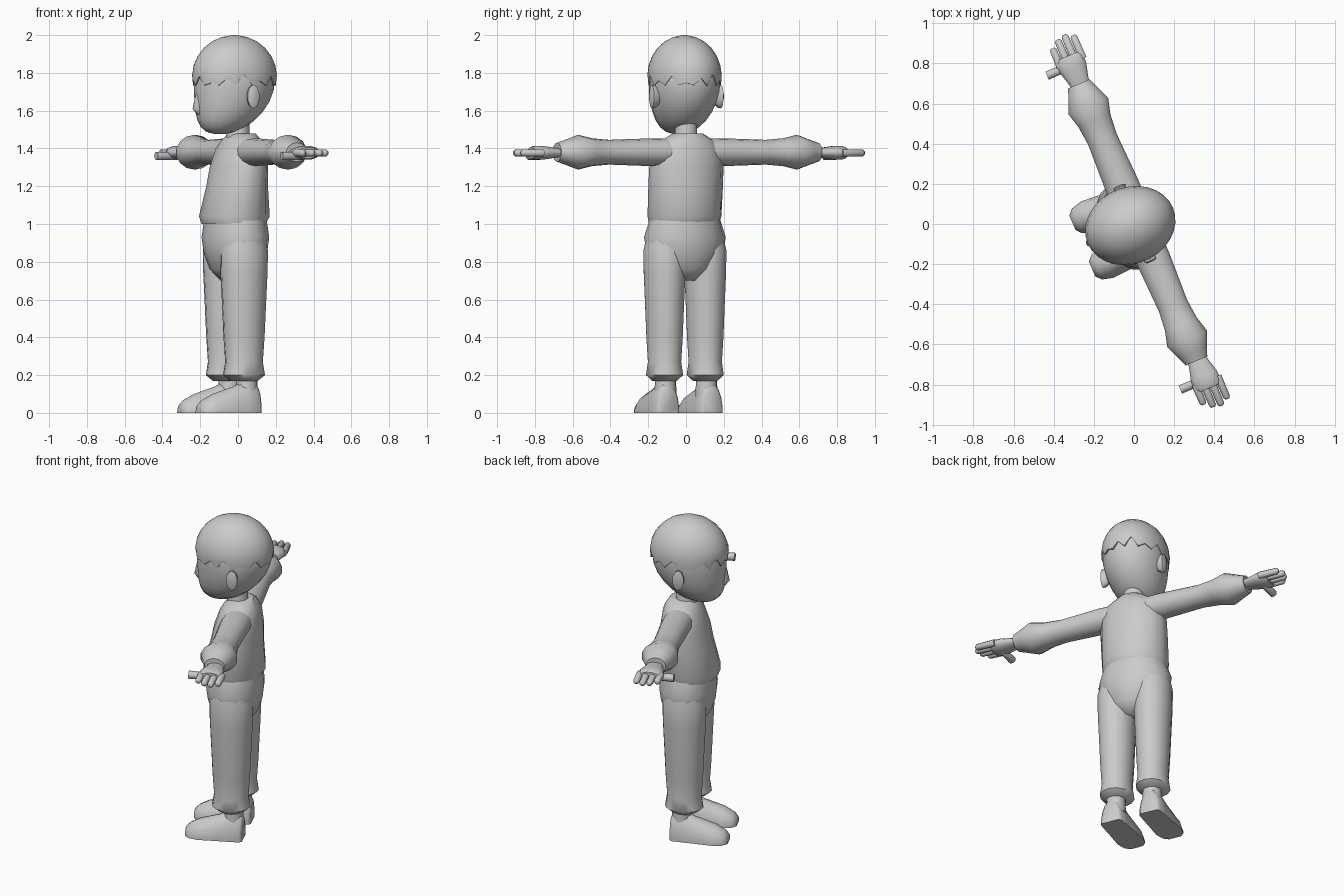
import bpy, bmesh, math
from mathutils import Matrix, Vector

if "Cube" in bpy.data.objects:
    bpy.data.objects.remove(bpy.data.objects["Cube"])

GREY = (0.6, 0.6, 0.6, 1)
grey = bpy.data.materials.new("plain_grey")
grey.use_nodes = True
grey.diffuse_color = GREY
grey.node_tree.nodes["Principled BSDF"].inputs["Base Color"].default_value = GREY

# The figure is built facing -y, then every part is turned about z
TURN = Matrix.Rotation(math.radians(-67), 4, 'Z')


def skin(name, rings, axis='Z', centre=(0, 0), side=1, seg=14, bend=lambda t: 0, hem=None):
    """Skin elliptical rings (distance along axis, half width, half depth)."""
    bm = bmesh.new()
    loops = []
    for index, (t, width, depth) in enumerate(rings):
        loop = []
        for k in range(seg):
            angle = math.tau * (k + 0.5) / seg
            u = centre[0] + width * math.cos(angle)
            v = centre[1] + depth * math.sin(angle) + bend(t)
            point = Vector({'X': (t, u, v), 'Y': (u, t, v), 'Z': (u, v, t)}[axis])
            if hem and index < 2:
                point.z += hem(k)
            point.z = max(point.z, 0)
            point.x *= side
            loop.append(bm.verts.new(TURN @ point))
        loops.append(loop)
    for lower, upper in zip(loops, loops[1:]):
        for k in range(seg):
            n = (k + 1) % seg
            bm.faces.new((lower[k], lower[n], upper[n], upper[k]))
    bm.faces.new(loops[0])
    bm.faces.new(loops[-1])
    bmesh.ops.recalc_face_normals(bm, faces=bm.faces)
    mesh = bpy.data.meshes.new(name)
    bm.to_mesh(mesh)
    bm.free()
    mesh.materials.append(grey)
    part = bpy.data.objects.new(name, mesh)
    bpy.context.collection.objects.link(part)
    bpy.ops.object.select_all(action='DESELECT')
    part.select_set(True)
    bpy.context.view_layer.objects.active = part
    bpy.ops.object.shade_smooth_by_angle(angle=math.radians(55))


def tube(name, rings, flatness=1.0, **options):
    """Limb whose rings all share one width to depth ratio."""
    skin(name, [(t, r, r * flatness) for t, r in rings], **options)


def dome(middle, height, width, depth, first, last, steps, fullness=1.0):
    """Rings of an ellipsoid between two latitudes in degrees."""
    rings = []
    for i in range(steps + 1):
        latitude = math.radians(first + (last - first) * i / steps)
        size = math.cos(latitude) ** fullness
        rings.append((middle + height * math.sin(latitude), width * size, depth * size))
    return rings


def digit(name, root, tip, radius, **options):
    """Finger or thumb with a rounded end."""
    tube(name, [(root, radius), (tip - radius / 2, radius * 0.9), (tip, radius / 2)],
         seg=8, **options)


# Trouser seat, shirt and neck
skin("trouser_seat", [(.7, .06, .08), (.76, .16, .13), (.85, .21, .16), (.93, .225, .17),
                      (1.03, .19, .16)], centre=(0, -.015))
skin("shirt", [(1, .19, .165), (1.04, .2, .185), (1.2, .205, .155), (1.3, .205, .145),
               (1.4, .19, .12), (1.44, .15, .1), (1.48, .08, .07)],
     bend=lambda z: (z - 1.25) / 10)
tube("neck", [(1.4, .08), (1.48, .06), (1.55, .06)])

# Head with the chin drawn forward, nose, and hair with a ragged hem
jaw = dome(1.77, .295, .185, .22, -85, 0, 7, fullness=.85)
crown = dome(1.77, .2, .182, .215, 15, 80, 4)
skin("head", jaw + crown, centre=(0, -.02), seg=18, bend=lambda z: -min(0, z - 1.77) ** 2)
skin("nose", [(1.58, .015, .01), (1.61, .025, .035), (1.7, .01, .015)],
     centre=(0, -.225), seg=8)
locks = dome(1.78, .22, .191, .231, -12, 86, 7)
tucked = [(locks[0][0], .17, .2)]
skin("hair", tucked + locks, centre=(0, -.02), seg=30,
     hem=lambda k: .012 * (k % 2) * (1 + k % 5))

for side, word in ((1, "left"), (-1, "right")):
    mirrored = dict(side=side)
    tube(word + "_ear", [(.15, .02), (.18, .032), (.2, .034), (.207, .02)], 1.85,
         axis='X', centre=(.005, 1.675), seg=10, **mirrored)

    # Sleeve with a flared cuff
    tube(word + "_sleeve", [(.06, .085), (.2, .088), (.45, .078), (.55, .088), (.63, .11),
                            (.7, .08), (.75, .06)], .84,
         axis='X', centre=(.02, 1.38), **mirrored)

    # Hand with four fingers and a thumb
    tube(word + "_palm", [(.72, .045), (.77, .055), (.83, .072), (.88, .075), (.9, .06)], .5,
         axis='X', centre=(.025, 1.377), seg=12, **mirrored)
    for i, reach in enumerate((.965, .995, 1.005, .985)):
        digit(f"{word}_finger_{i + 1}", .86, reach, .021, axis='X',
              centre=(.04 * i - .032, 1.376), **mirrored)
    digit(word + "_thumb", -.11, .02, .024, axis='Y', centre=(.85, 1.36), **mirrored)

    # Trouser leg with a flared hem
    tube(word + "_trouser_leg", [(.17, .065), (.2, .098), (.27, .088), (.4, .096), (.55, .102),
                                 (.74, .11), (.86, .112), (.95, .09)], 1.16,
         centre=(.117, -.015), **mirrored)

    # Ankle and shoe
    tube(word + "_ankle", [(.08, .06), (.2, .055)], centre=(.118, 0), seg=12, **mirrored)
    skin(word + "_shoe", [(.06, .055, .13), (.045, .068, .16), (-.02, .072, .17),
                          (-.08, .075, .14), (-.2, .083, .1), (-.255, .068, .07),
                          (-.28, .04, .045)],
         axis='Y', centre=(.125, 0), seg=18, **mirrored)
